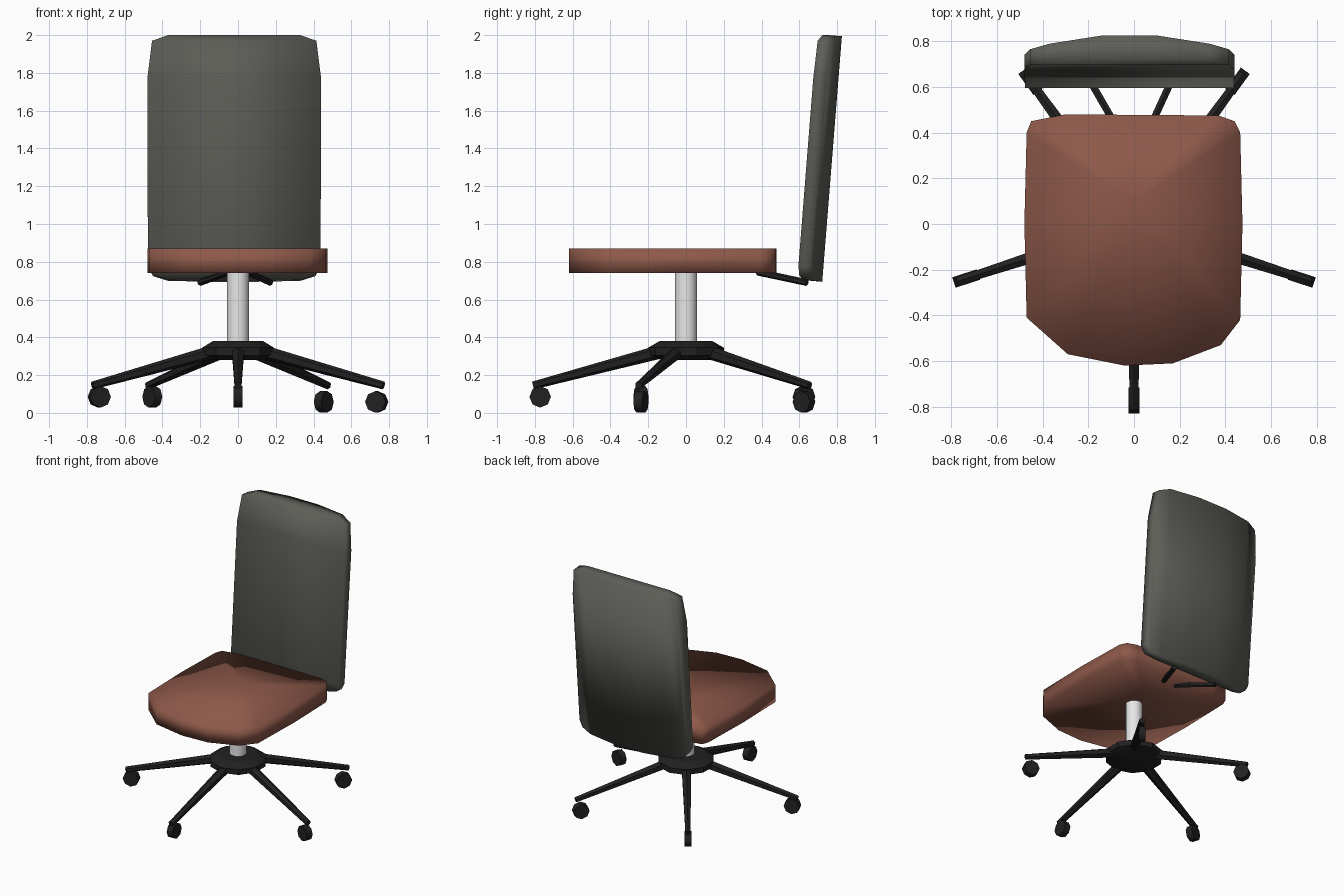
import bpy
import bmesh
import math
from mathutils import Matrix, Vector

if "Cube" in bpy.data.objects:
    bpy.data.objects.remove(bpy.data.objects["Cube"])


def material(name, color):
    mat = bpy.data.materials.new(name)
    mat.use_nodes = True
    mat.diffuse_color = (*color, 1)
    mat.node_tree.nodes["Principled BSDF"].inputs["Base Color"].default_value = (*color, 1)
    return mat


rust = material("rust fabric", (0.27, 0.1, 0.068))
grey = material("grey fabric", (0.11, 0.11, 0.097))
black = material("black plastic", (0.015, 0.015, 0.016))
white = material("white metal", (0.8, 0.8, 0.8))


def finish(name, bm, mat, angle=None):
    """Turn a bmesh into an object, fully smooth unless a sharp angle is given."""
    bmesh.ops.recalc_face_normals(bm, faces=bm.faces)
    mesh = bpy.data.meshes.new(name)
    bm.to_mesh(mesh)
    bm.free()
    mesh.materials.append(mat)
    mesh.shade_smooth()
    if angle is not None:
        mesh.set_sharp_from_angle(angle=math.radians(angle))
    obj = bpy.data.objects.new(name, mesh)
    bpy.context.collection.objects.link(obj)
    return obj


def bridge(bm, a, b):
    """Join two closed rings of vertices with quads."""
    n = len(a)
    for i in range(n):
        j = (i + 1) % n
        bm.faces.new((a[i], a[j], b[j], b[i]))


def beam(name, start, end, r1, r2, sides, mat, angle=35):
    """Tapered bar between two points."""
    start, end = Vector(start), Vector(end)
    axis = end - start
    turn = axis.to_track_quat("Z", "Y").to_matrix().to_4x4()
    bm = bmesh.new()
    bmesh.ops.create_cone(bm, cap_ends=True, segments=sides, radius1=r1, radius2=r2,
                          depth=axis.length,
                          matrix=Matrix.Translation((start + end) / 2) @ turn)
    return finish(name, bm, mat, angle)


# Seat cushion: flat slab with a softly shaded outline
outline = [(-0.04, -0.62), (0.17, -0.61), (0.38, -0.53), (0.465, -0.42), (0.475, 0),
           (0.465, 0.4), (0.44, 0.45), (0.37, 0.475), (-0.30, 0.48), (-0.45, 0.45),
           (-0.47, 0.4), (-0.48, 0), (-0.47, -0.41), (-0.29, -0.57)]
bm = bmesh.new()
rings = []
for z in (0.74, 0.87):
    ring = [bm.verts.new((x, y, z)) for x, y in outline]
    middle = bm.verts.new((0, 0.1, z))
    for i, v in enumerate(ring):
        bm.faces.new((v, ring[(i + 1) % len(ring)], middle))
    rings.append(ring)
bridge(bm, *rings)
finish("seat", bm, rust)

# Backrest: leaning panel, flat across the front and bowed at the rear
half = [(0.12, 0.70), (0.35, 0.705), (0.43, 0.73), (0.457, 0.78),
        (0.46, 1.77), (0.435, 1.97), (0.35, 2.0), (0.12, 2.0)]
loop = half + [(-w, z) for w, z in reversed(half)]
n = len(loop)


def panel_y(w, z):
    return 0.592 + 0.08 * (z - 0.75) + 0.07 * (1 - (w / 0.46) ** 2)


bm = bmesh.new()
front = [bm.verts.new((w - 0.02, panel_y(w, z), z)) for w, z in loop]
rear = [bm.verts.new((w - 0.02, panel_y(w, z) + 0.068, z - 0.006)) for w, z in loop]
bridge(bm, front, rear)
for i in range(len(half) - 1):
    bm.faces.new((front[i], front[i + 1], front[n - 2 - i], front[n - 1 - i]))
# vertical strips on the rear: pair each lower point with its upper one
lower = [rear[n - 1 - i] for i in (3, 2, 1, 0)] + [rear[i] for i in range(4)]
upper = [rear[n - 1 - i] for i in (4, 5, 6, 7)] + [rear[i] for i in (7, 6, 5, 4)]
for i in range(7):
    bm.faces.new((lower[i], lower[i + 1], upper[i + 1], upper[i]))
finish("backrest", bm, grey)

# Brackets joining seat and backrest
for side, x in (("left", 0.17), ("right", -0.2)):
    beam(side + "_back_bracket", (math.copysign(0.05, x), 0.38, 0.745),
         (x, 0.64, 0.69), 0.018, 0.018, 6, black)

# Column
beam("column", (0, 0, 0.34), (0, 0, 0.75), 0.058, 0.058, 20, white)

# Hub
bm = bmesh.new()
rings = []
for r, z in ((0.13, 0.28), (0.2, 0.305), (0.2, 0.345), (0.14, 0.38)):
    rings.append([bm.verts.new((r * math.cos(a), r * math.sin(a), z))
                  for a in (math.tau * (k + 0.5) / 10 for k in range(10))])
for low, high in zip(rings, rings[1:]):
    bridge(bm, low, high)
bm.faces.new(rings[0])
bm.faces.new(rings[-1])
finish("hub", bm, black, 30)

# Five legs with casters
for k in range(5):
    a = math.radians(-90 + 72 * k)
    out = Vector((math.cos(a), math.sin(a), 0))
    across = Vector((-math.sin(a), math.cos(a), 0))
    up = Vector((0, 0, 1))
    beam(f"leg_{k + 1}", out * 0.15 + up * 0.32, out * 0.81 + up * 0.145,
         0.036, 0.021, 6, black)
    hub = out * 0.772 + up * (0.058 if out.x > 0.2 else 0.085)
    beam(f"caster_{k + 1}", hub - across * 0.024, hub + across * 0.024,
         0.057, 0.057, 8, black, 50)
